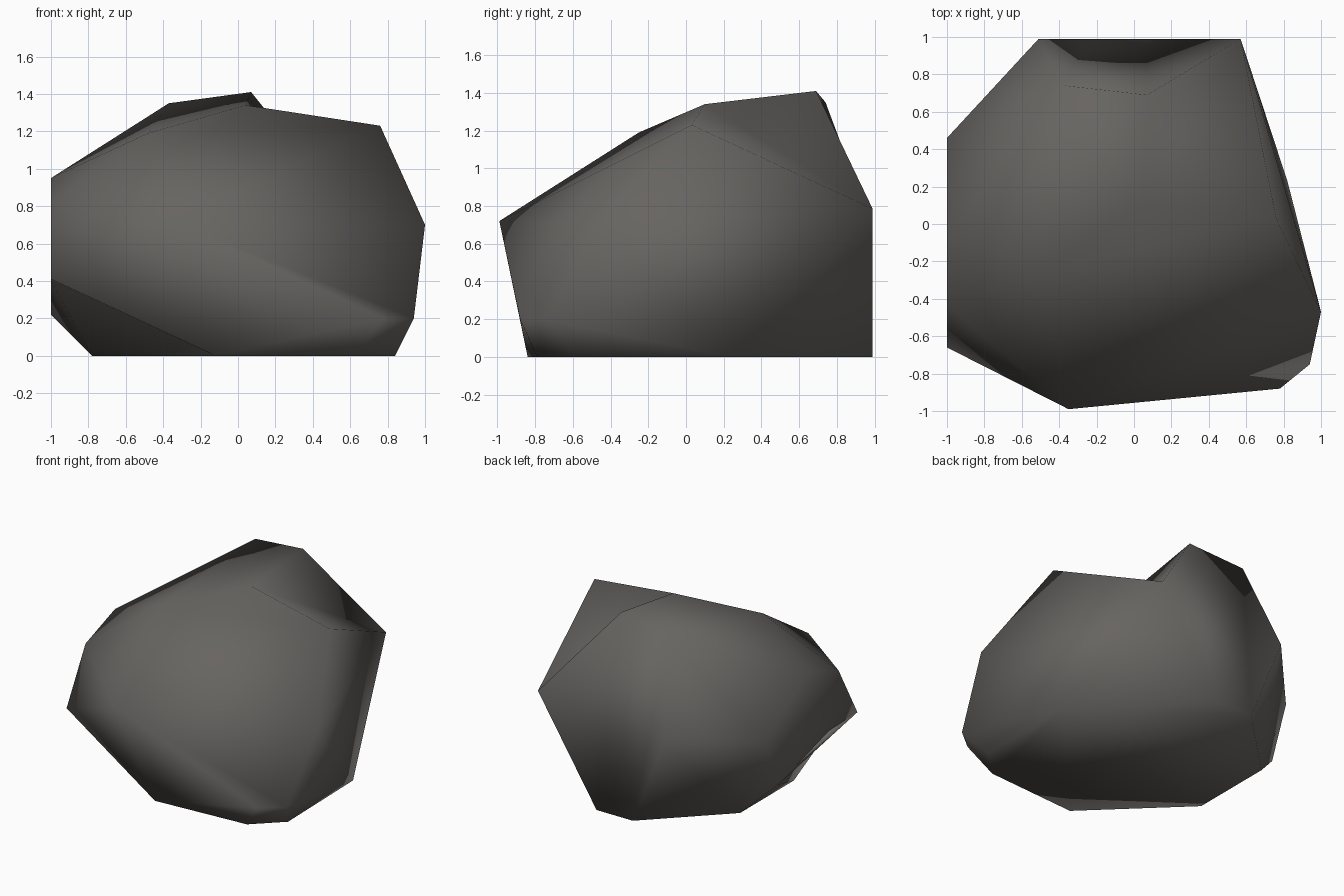
import bpy, bmesh

if "Cube" in bpy.data.objects:
    bpy.data.objects.remove(bpy.data.objects["Cube"])

# Corner points of the boulder
points = {
    # base
    "base_left": (-.78, -.2, 0), "base_left_back": (-.78, .455, 0),
    "base_back_a": (-.24, .99, 0), "base_back_b": (.07, .99, 0),
    "base_right_back": (.82, .23, 0), "base_right": (.84, -.59, 0),
    "base_front_b": (.63, -.79, 0), "base_front_a": (-.12, -.84, 0),
    # lower ring
    "low_right": (.94, -.75, .2), "low_front": (.78, -.88, .2),
    "low_left_back": (-1, .31, .22), "low_left_front": (-1, -.66, .41),
    "notch": (-1, -.31, .30),
    # middle ring
    "side_right": (1, -.47, .7), "front": (-.35, -.99, .72),
    "left_a": (-1, -.43, .82), "left_b": (-1, -.07, .95), "left_c": (-1, .46, .61),
    "back_left": (-.51, .99, .68), "back_right": (.57, .99, .785),
    # top
    "brow": (-.48, -.25, 1.19), "top_back": (-.37, .74, 1.35),
    "peak": (.07, .69, 1.41), "crown": (.04, .1, 1.34), "shoulder": (.76, .03, 1.23),
}

bm = bmesh.new()
V = {name: bm.verts.new(co) for name, co in points.items()}

# Wrap the corners in a hull
bmesh.ops.convex_hull(bm, input=bm.verts[:], use_existing_faces=False)
bmesh.ops.triangulate(bm, faces=bm.faces[:])


def flip(a, b):
    """Turn the edge a-b across its two triangles, making a hollow."""
    edge = bm.edges.get((V[a], V[b]))
    if edge:
        bmesh.ops.rotate_edges(bm, edges=[edge], use_ccw=False)


def repatch(names, tris):
    """Replace the faces spanned by the named corners with new triangles."""
    ring = {V[n] for n in names}
    old = [f for f in bm.faces if all(v in ring for v in f.verts)]
    bmesh.ops.delete(bm, geom=old, context='FACES')
    for t in tris:
        bm.faces.new([V[n] for n in t])


# Hollows: top right, lower front, lower left
flip("peak", "shoulder")
flip("side_right", "low_front")
V["notch"].co.z = .40
flip("low_left_front", "base_left")

# Hollow in the back wall
repatch(["peak", "top_back", "back_left", "base_back_a", "base_back_b", "back_right"],
        [("top_back", "back_left", "base_back_a"),
         ("peak", "top_back", "base_back_a"),
         ("peak", "base_back_a", "base_back_b"),
         ("peak", "base_back_b", "back_right")])

bmesh.ops.delete(bm, geom=[v for v in bm.verts if not v.link_faces], context='VERTS')
bmesh.ops.recalc_face_normals(bm, faces=bm.faces[:])
for f in bm.faces:
    f.smooth = True

mesh = bpy.data.meshes.new("boulder")
bm.to_mesh(mesh)
bm.free()
boulder = bpy.data.objects.new("boulder", mesh)
bpy.context.collection.objects.link(boulder)

# Warm grey stone
stone = bpy.data.materials.new("grey stone")
stone.diffuse_color = (.135, .128, .12, 1)
stone.use_nodes = True
stone.node_tree.nodes["Principled BSDF"].inputs["Base Color"].default_value = stone.diffuse_color
mesh.materials.append(stone)
